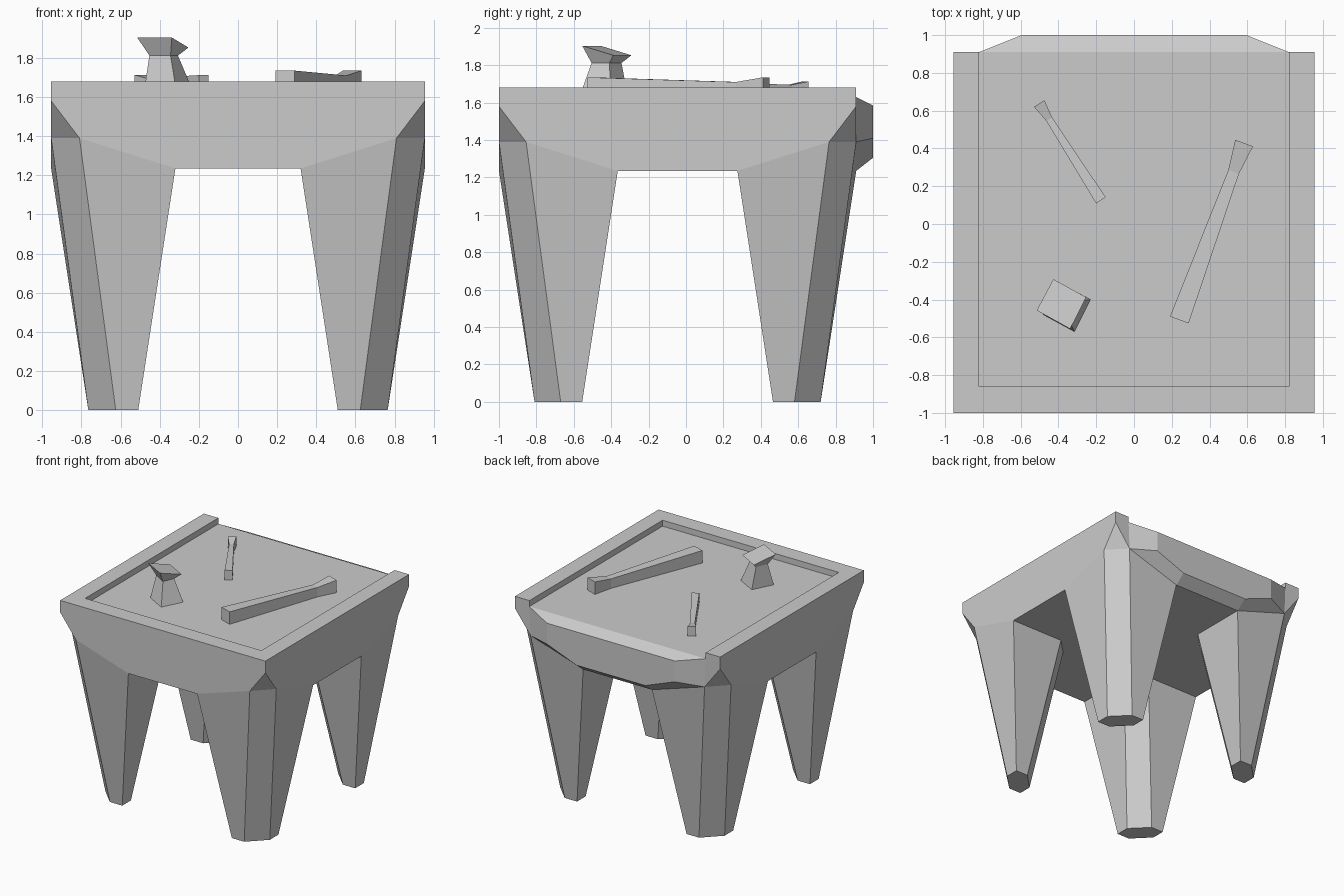
import bpy, bmesh, math
from mathutils import Matrix, Vector

if "Cube" in bpy.data.objects:
    bpy.data.objects.remove(bpy.data.objects["Cube"])

grey = bpy.data.materials.new("plain_grey")
grey.diffuse_color = (0.6, 0.6, 0.6, 1)
grey.use_nodes = True
grey.node_tree.nodes["Principled BSDF"].inputs["Base Color"].default_value = grey.diffuse_color


def make(name, polys, offset_y=0.0):
    """Weld a set of polygons into one flat-shaded object."""
    bm = bmesh.new()
    for p in polys:
        bm.faces.new([bm.verts.new((x, y + offset_y, z)) for x, y, z in p])
    bmesh.ops.remove_doubles(bm, verts=bm.verts, dist=0.0005)
    bmesh.ops.recalc_face_normals(bm, faces=bm.faces)
    me = bpy.data.meshes.new(name)
    bm.to_mesh(me)
    bm.free()
    me.materials.append(grey)
    ob = bpy.data.objects.new(name, me)
    bpy.context.collection.objects.link(ob)
    return ob


def loft(rings):
    """Polygons of a closed skin through rings of equal point count."""
    polys = [rings[0], rings[-1]]
    n = len(rings[0])
    for a, b in zip(rings, rings[1:]):
        for i in range(n):
            j = (i + 1) % n
            polys.append([a[i], a[j], b[j], b[i]])
    return polys


# Main sizes; the table is square about y = CY
H, C, L = 0.955, 0.81, 0.32          # half side, chamfer corner, leg inner edge
TOP, FLOOR, SHOULDER, EAVE, UNDER = 1.68, 1.63, 1.58, 1.39, 1.235
CY, RX = -0.045, 0.82

# Table body with four tapering legs, built a quarter at a time
side = [(H, -H, TOP), (H, -H, SHOULDER), (C, -H, EAVE), (L, -H, UNDER)]
side += [(-x, y, z) for x, y, z in reversed(side)]
leg_top = [(L, -H, UNDER), (C, -H, EAVE), (H, -C, EAVE),
           (H, -L, UNDER), (0.458, -L, UNDER), (L, -0.458, UNDER)]
leg_foot = [(0.51, -0.765, 0), (0.625, -0.765, 0), (0.765, -0.625, 0),
            (0.765, -0.51, 0), (0.65, -0.51, 0), (0.51, -0.65, 0)]
corner = [(H, -H, SHOULDER), (C, -H, EAVE), (H, -C, EAVE)]
notch = [(-RX, H, TOP), (-RX, H, FLOOR), (RX, H, FLOOR), (RX, H, TOP)]

body, under = [], []
for k in range(4):
    rot = Matrix.Rotation(k * math.pi / 2, 3, 'Z')
    turn = lambda pts: [tuple(rot @ Vector(p)) for p in pts]
    face = turn(side)
    if k == 2:                        # the back opens into the tray
        face += list(reversed(notch)) if face[-1][0] > 0 else notch
    body += [face, turn(corner)]
    body += loft([turn(leg_top), turn(leg_foot)])[1:]
    under += turn([leg_top[i] for i in (0, 5, 4, 3)])
body.append(under)

# Raised rim on three sides and the sunken tray
RY = -0.815
for s in (-1, 1):
    body.append([(s * H, -H, TOP), (s * H, H, TOP), (s * RX, H, TOP), (s * RX, RY, TOP)])
    body.append([(s * RX, RY, TOP), (s * RX, H, TOP), (s * RX, H, FLOOR), (s * RX, RY, FLOOR)])
body.append([(-H, -H, TOP), (H, -H, TOP), (RX, RY, TOP), (-RX, RY, TOP)])
body.append([(-RX, RY, TOP), (RX, RY, TOP), (RX, RY, FLOOR), (-RX, RY, FLOOR)])
body.append([(-RX, RY, FLOOR), (RX, RY, FLOOR), (RX, H, FLOOR), (-RX, H, FLOOR)])
make("table_body", body, CY)

# Sloping lip on the open back edge
def lip_ring(y, xt, zt, xb, zb, zl):
    half = [(xt, y, zt), (xb, y, zb), (L, y, zl)]
    return half + [(-a, b, c) for a, b, c in reversed(half)]

make("back_lip", loft([lip_ring(0.91, RX, FLOOR, C, EAVE, UNDER),
                       lip_ring(1.0, 0.595, 1.585, 0.595, 1.41, 1.305)]))


# Hand tools lying in the tray: stations are (distance, width, top height)
def tool(name, start, end, stations):
    a, b = Vector(start), Vector(end)
    d = (b - a).normalized()
    n = Vector((-d.y, d.x))
    rings = []
    for t, w, z in stations:
        p, q = a + d * t + n * w / 2, a + d * t - n * w / 2
        rings.append([(p.x, p.y, FLOOR), (q.x, q.y, FLOOR), (q.x, q.y, z), (p.x, p.y, z)])
    make(name, loft(rings))


tool("long_tool", (0.24, -0.508), (0.583, 0.428),
     [(0, 0.105, 1.735), (0.835, 0.06, 1.71), (0.997, 0.10, 1.735)])
tool("small_tool", (-0.175, 0.125), (-0.502, 0.638),
     [(0, 0.06, 1.712), (0.51, 0.036, 1.695), (0.608, 0.065, 1.713)])

# Flared block with a slanted top
make("small_anvil", loft([
    [(-0.48, -0.48, FLOOR), (-0.315, -0.57, FLOOR), (-0.23, -0.40, FLOOR), (-0.395, -0.31, FLOOR)],
    [(-0.453, -0.44, 1.812), (-0.345, -0.505, 1.812), (-0.307, -0.41, 1.812), (-0.41, -0.345, 1.812)],
    [(-0.515, -0.457, 1.904), (-0.338, -0.555, 1.904), (-0.253, -0.388, 1.853), (-0.427, -0.292, 1.853)],
]))
